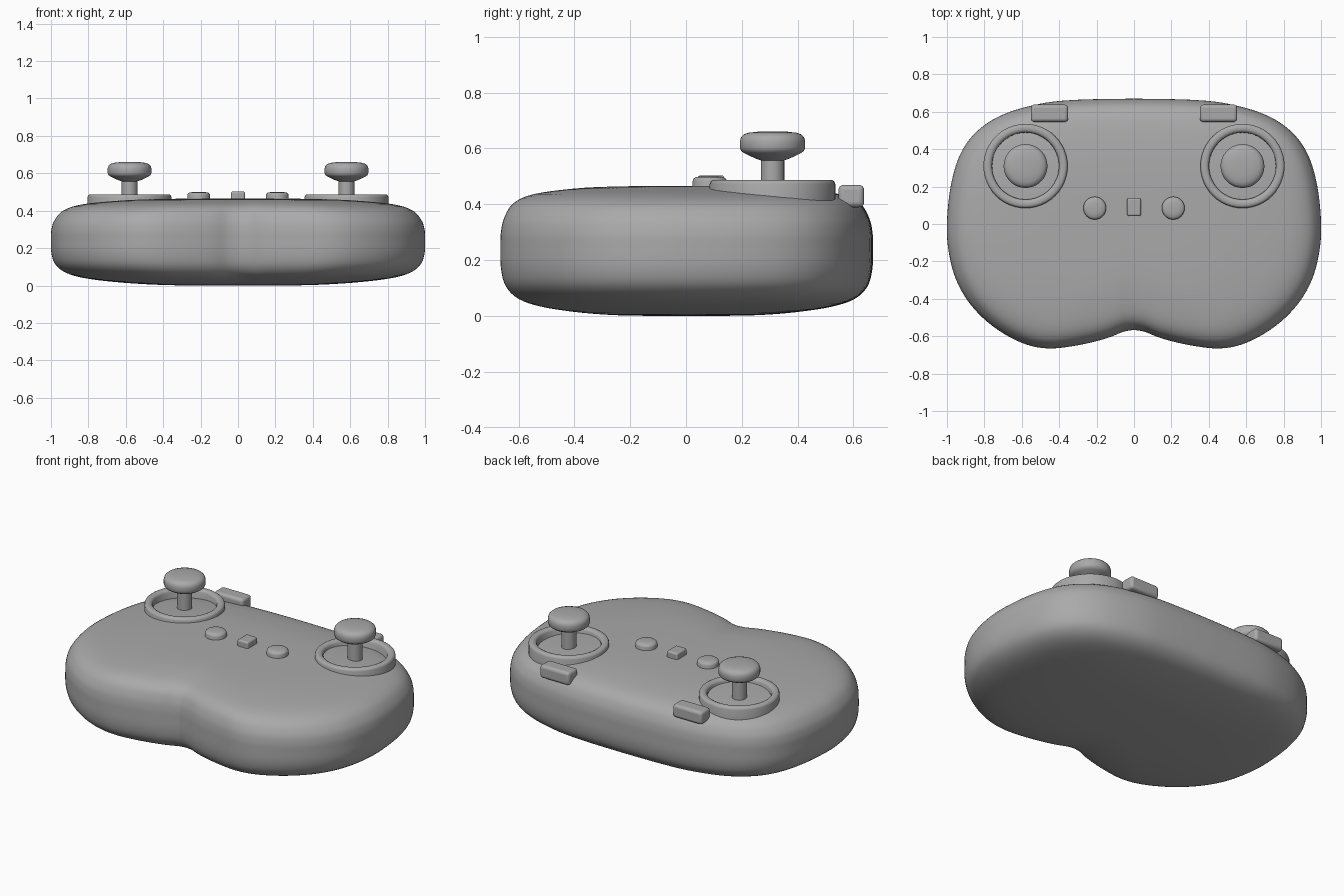
import bpy, bmesh, math
from mathutils import Vector

cube = bpy.data.objects.get("Cube")
if cube:
    bpy.data.objects.remove(cube, do_unlink=True)

grey = bpy.data.materials.new("plain grey")
grey.use_nodes = True
colour = (0.4, 0.4, 0.4, 1)
grey.diffuse_color = colour
grey.node_tree.nodes["Principled BSDF"].inputs["Base Color"].default_value = colour


def finish(bm, name, location=(0, 0, 0), angle=40, bevel=0):
    bmesh.ops.recalc_face_normals(bm, faces=bm.faces[:])
    mesh = bpy.data.meshes.new(name)
    bm.to_mesh(mesh)
    bm.free()
    mesh.materials.append(grey)
    obj = bpy.data.objects.new(name, mesh)
    obj.location = location
    bpy.context.collection.objects.link(obj)
    if bevel:
        mod = obj.modifiers.new("soft edges", "BEVEL")
        mod.width, mod.segments = bevel, 4
    bpy.ops.object.select_all(action="DESELECT")
    obj.select_set(True)
    bpy.context.view_layer.objects.active = obj
    bpy.ops.object.shade_smooth_by_angle(angle=math.radians(angle))
    return obj


def spline(points, steps):
    """Smooth open curve through the points (Catmull-Rom)."""
    pts = [Vector(p) for p in points]
    pts = [pts[0]] + pts + [pts[-1]]
    out = []
    for a, b, c, d in zip(pts, pts[1:], pts[2:], pts[3:]):
        for i in range(steps):
            t = i / steps
            out.append(b + (c - a) * t / 2 + (2 * a - 5 * b + 4 * c - d) * t * t / 2
                       + (3 * b - a - 3 * c + d) * t ** 3 / 2)
    return out + [pts[-1]]


def loft(bm, rings, close=False):
    pairs = list(zip(rings, rings[1:]))
    if close:
        pairs.append((rings[-1], rings[0]))
    for low, high in pairs:
        n = len(low)
        for i in range(n):
            j = (i + 1) % n
            bm.faces.new((low[i], low[j], high[j], high[i]))


def lathe(name, profile, location, close=False, sides=48):
    bm = bmesh.new()
    turns = [2 * math.pi * i / sides for i in range(sides)]
    rings = [[bm.verts.new((r * math.cos(a), r * math.sin(a), z)) for a in turns]
             for r, z in profile]
    loft(bm, rings, close)
    if not close:
        bm.faces.new(rings[0])
        bm.faces.new(rings[-1])
    return finish(bm, name, location)


def rounded_box(name, size, location, bevel):
    bm = bmesh.new()
    bmesh.ops.create_cube(bm, size=1)
    bmesh.ops.scale(bm, vec=size, verts=bm.verts[:])
    return finish(bm, name, location, bevel=bevel)


# Body: mirrored outline, scaled along a rounded section
half = spline([(0, .67), (.3, .664), (.5, .643), (.7, .585), (.84, .495), (.93, .37),
               (.98, .2), (1, 0), (.99, -.15), (.95, -.3), (.87, -.435), (.75, -.55),
               (.6, -.635), (.46, -.665), (.3, -.648), (.15, -.612), (.06, -.577),
               (0, -.566)], 5)
outline = half + [Vector((-p.x, p.y)) for p in half[-2:0:-1]]
section = spline([(.2, 0), (.4, .003), (.6, .014), (.78, .033), (.9, .06), (.97, .105),
                  (.997, .17), (1, .25), (.997, .3), (.98, .35), (.93, .403),
                  (.82, .436), (.6, .456), (.4, .463), (.2, .465)], 4)
bm = bmesh.new()
rings = [[bm.verts.new((p.x * s, p.y * s, z)) for p in outline] for s, z in section]
loft(bm, rings)
for ring in (rings[0], rings[-1]):
    centre = bm.verts.new((0, 0, ring[0].co.z))
    for a, b in zip(ring, ring[1:] + ring[:1]):
        bm.faces.new((a, b, centre))
finish(bm, "body", angle=60)

collar = [(.225, .38), (.225, .472), (.221, .482), (.213, .487), (.195, .487),
          (.185, .482), (.179, .472), (.177, .38)]
stick = [(.042, .4), (.042, .557), (.06, .563), (.1, .582), (.112, .59), (.117, .602),
         (.117, .626), (.113, .64), (.103, .65), (.085, .656), (.05, .66), (.015, .661)]
button = [(.061, .44), (.061, .483), (.058, .491), (.05, .497), (.03, .5), (.01, .501)]

# Controls on both sides
for side, label in ((1, "left"), (-1, "right")):
    lathe(label + "_stick_collar", collar, (side * .58, .31, 0), close=True)
    lathe(label + "_stick", stick, (side * .58, .31, 0))
    lathe(label + "_round_button", button, (side * .21, .085, 0))
    rounded_box(label + "_shoulder_button", (.2, .092, .08),
                (side * .452, .592, .429), .018)

# Small middle button
rounded_box("middle_button", (.074, .095, .07), (0, .09, .468), .01)
